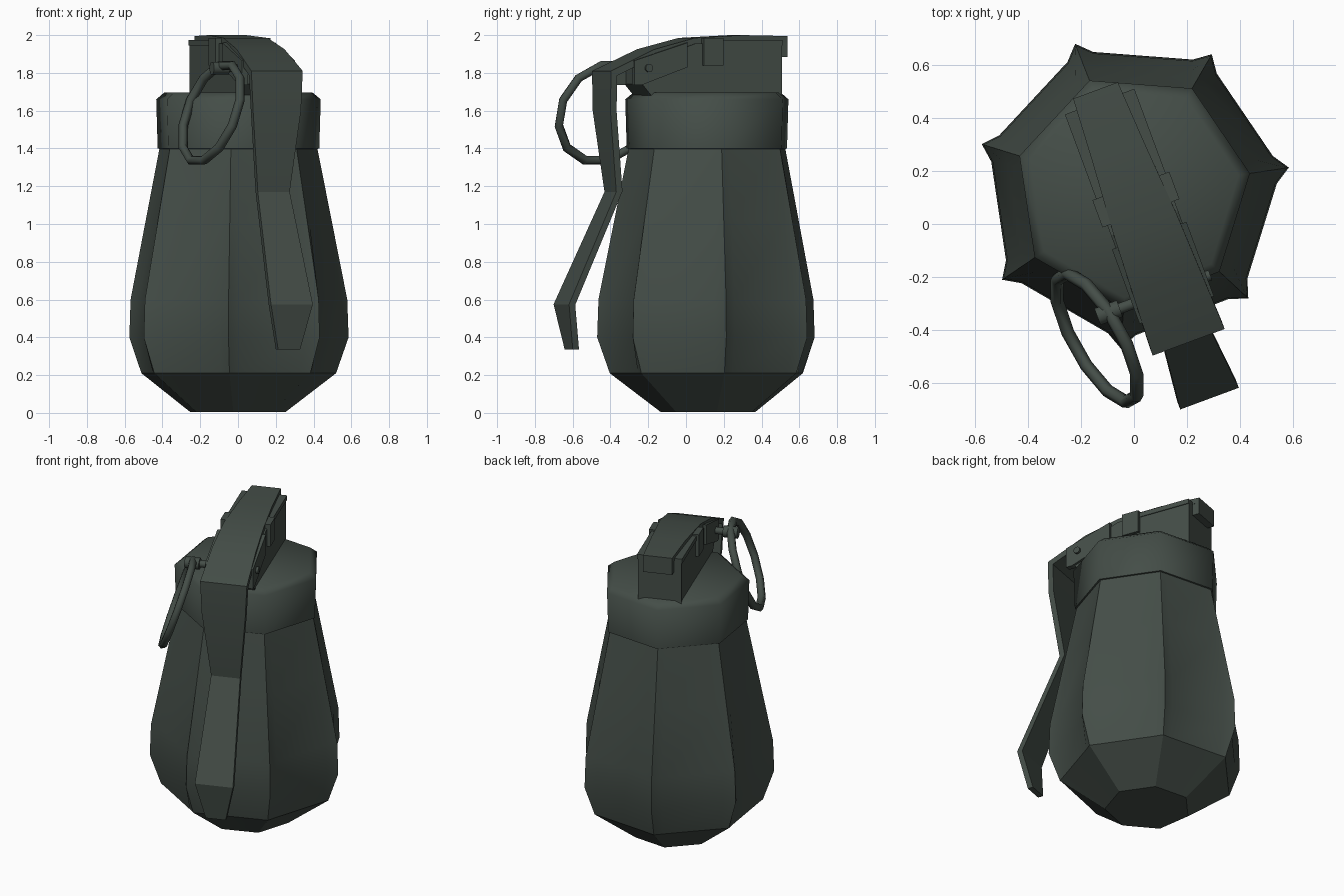
import bpy, bmesh, math
from mathutils import Vector, Matrix

if "Cube" in bpy.data.objects:
    bpy.data.objects.remove(bpy.data.objects["Cube"])

CX, CY = -0.005, 0.125           # body axis
A0 = math.radians(8.5)           # turn of the seven sided body
N = 7
F = Vector((0.347, -0.938, 0))   # lever forward direction
R = Vector((0.938, 0.347, 0))    # lever sideways direction

green = bpy.data.materials.new("dark_green")
green.diffuse_color = (0.058, 0.075, 0.064, 1)
green.use_nodes = True
green.node_tree.nodes["Principled BSDF"].inputs["Base Color"].default_value = green.diffuse_color


def loc(s, v, z):
    """Point in the turned frame of the lever and fuze."""
    return Vector((CX, CY, z)) + F * s + R * v


def finish(name, bm, smooth=None):
    bmesh.ops.recalc_face_normals(bm, faces=bm.faces)
    me = bpy.data.meshes.new(name)
    bm.to_mesh(me)
    bm.free()
    ob = bpy.data.objects.new(name, me)
    bpy.context.collection.objects.link(ob)
    me.materials.append(green)
    if smooth:
        bpy.ops.object.select_all(action='DESELECT')
        ob.select_set(True)
        bpy.context.view_layer.objects.active = ob
        bpy.ops.object.shade_smooth_by_angle(angle=math.radians(smooth))
    return ob


def loft(name, rings, smooth=None, closed=False):
    """Skin a list of point rings and cap the ends."""
    bm = bmesh.new()
    vs = [[bm.verts.new(p) for p in ring] for ring in rings]
    n = len(vs[0])
    pairs = list(zip(vs, vs[1:])) + ([(vs[-1], vs[0])] if closed else [])
    for a, b in pairs:
        for i in range(n):
            j = (i + 1) % n
            bm.faces.new((a[i], a[j], b[j], b[i]))
    if not closed:
        bm.faces.new(vs[0])
        bm.faces.new(vs[-1])
    return finish(name, bm, smooth)


def polar(r, a, z):
    return Vector((CX + r * math.cos(a), CY + r * math.sin(a), z))


# body: seven sides with a small raised ridge on each corner
def body_ring(z, tip, base):
    pts = []
    for i in range(N):
        a = A0 + i * math.tau / N
        for off, r in ((-5.5, base), (0, tip), (5.5, base)):
            pts.append(polar(r, a + math.radians(off), z))
    return pts


body = [(0.005, .26, .25), (.21, .53, .507), (.40, .597, .546),
        (.60, .59, .54), (1.02, .506, .482), (1.40, .43, .413)]
loft("body", [body_ring(*p) for p in body], 30)

# collar on top of the body
collar = [(1.39, .40), (1.40, .44), (1.66, .448), (1.695, .405)]
loft("collar", [[polar(r, A0 + i * math.tau / N, z) for i in range(N)]
                for z, r in collar], 30 + 25)


# fuze housing, extruded sideways from its side profile
def side_plate(name, prof, v0, v1):
    return loft(name, [[loc(s, v, z) for s, z in prof] for v in (v0, v1)])


side_plate("fuze_housing", [(-.36, 1.67), (-.36, 1.965), (.13, 1.955),
                            (.43, 1.85), (.43, 1.74), (.37, 1.67)], -.135, .135)

# safety lever: s, z, half width, thickness direction
T = 0.035
lever = [(-.405, 1.995, .09, 0, -1), (-.15, 2.0, .105, 0, -1),
         (.13, 1.985, .125, -.1, -1), (.36, 1.925, .135, -.35, -.95),
         (.61, 1.81, .145, -1, -.7), (.61, 1.60, .135, -1, 0),
         (.56, 1.17, .09, -1, .1), (.837, .575, .118, -1, -.1),
         (.795, .335, .062, -1, 0)]
rings = []
for s, z, w, ds, dz in lever:
    rings.append([loc(s, -w, z), loc(s, w, z),
                  loc(s + ds * T, w, z + dz * T), loc(s + ds * T, -w, z + dz * T)])
loft("safety_lever", rings, 25)

# hooked lip at the back of the lever
side_plate("lever_rear_lip", [(-.405, 1.98), (-.405, 1.885),
                              (-.355, 1.885), (-.355, 1.98)], -.09, .09)

# tabs and sloping flanges on both sides of the lever
for side, tag in ((-1, "left"), (1, "right")):
    side_plate("lever_tab_" + tag, [(-.02, 1.985), (.09, 1.985), (.09, 1.84),
                                    (-.02, 1.84)], side * .10, side * .155)
    side_plate("lever_flange_" + tag, [(.18, 1.96), (.48, 1.865), (.48, 1.735),
                                       (.44, 1.735), (.18, 1.83)],
               side * .115, side * .15)
    side_plate("housing_rim_" + tag, [(-.36, 1.975), (.02, 1.975), (.02, 1.945),
                                      (-.36, 1.945)], side * .09, side * .14)


# safety pin through the housing, with a thicker eye at the left end
def rod(name, v0, v1, r, s=.40, z=1.825, n=8):
    angs = [math.tau * (i + .5) / n for i in range(n)]
    loft(name, [[loc(s + r * math.cos(a), v, z + r * math.sin(a)) for a in angs]
                for v in (v0, v1)], 50)


rod("safety_pin", -.24, .165, .022)
rod("pin_eye", -.29, -.20, .036)

# pull ring hanging from the pin
c = Vector((-.14, -.43, 1.588))
d = Vector((.49, -.872, 0)).normalized()
t = math.radians(19)
e = Vector((.872, .49, 0)).normalized() * math.sin(t) + Vector((0, 0, math.cos(t)))
nrm = d.cross(e)
rings = []
for i in range(12):
    a = math.tau * (i + .5) / 12
    out = d * math.cos(a) + e * math.sin(a)
    rings.append([c + out * (.275 + .025 * math.cos(b)) + nrm * .025 * math.sin(b)
                  for b in [math.tau * k / 6 for k in range(6)]])
loft("pull_ring", rings, 65, closed=True)
